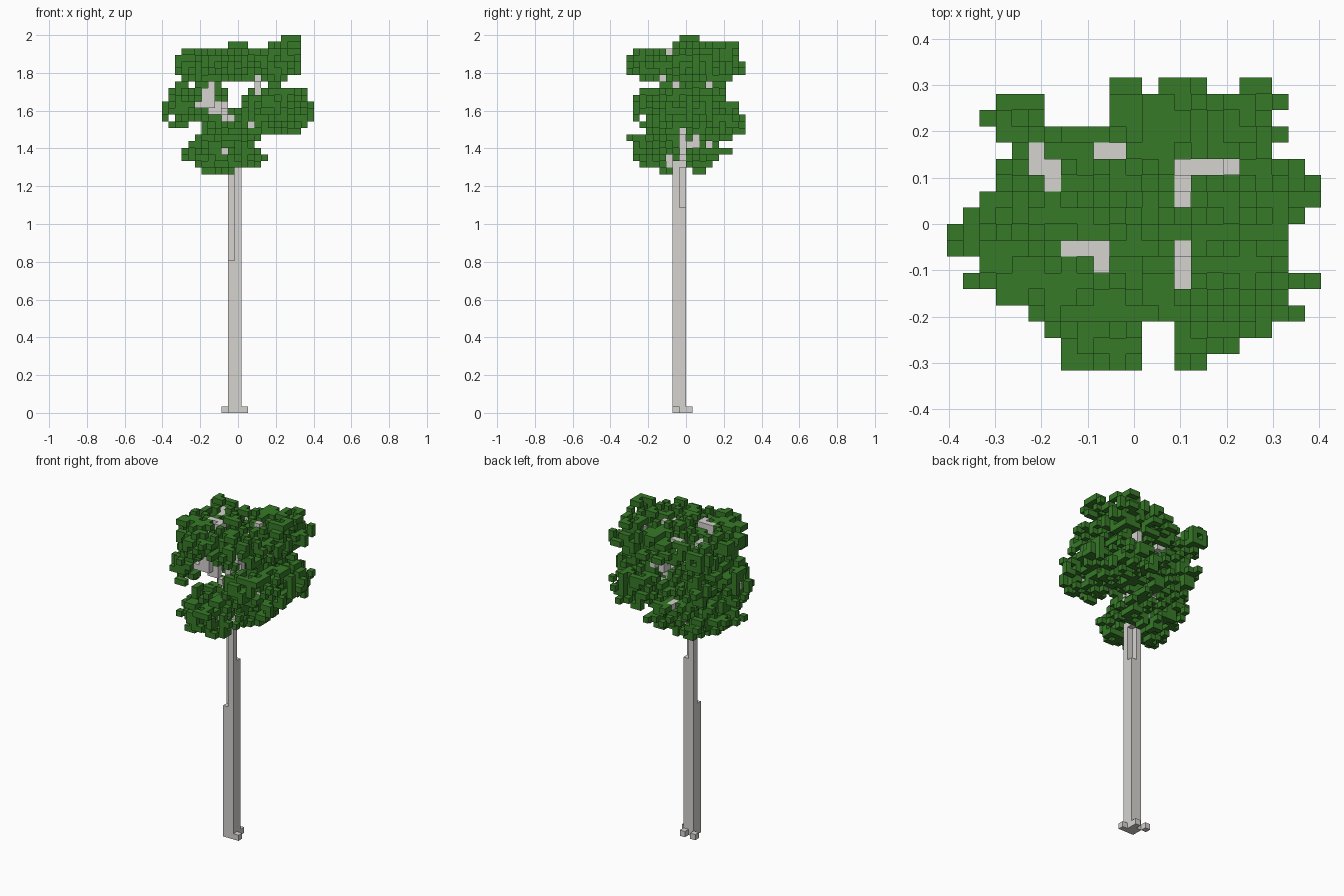
import bpy, bmesh, random
from mathutils import Vector

random.seed(5)
CELL = 2 / 57
NX, NY, NZ = 23, 18, 57

cube = bpy.data.objects.get("Cube")
if cube:
    bpy.data.objects.remove(cube)


def material(name, colour):
    mat = bpy.data.materials.new(name)
    mat.use_nodes = True
    mat.diffuse_color = (*colour, 1)
    mat.node_tree.nodes["Principled BSDF"].inputs["Base Color"].default_value = (*colour, 1)
    return mat


def to_cell(p):
    """Grid cell that holds a point."""
    return (int(p[0] / CELL + NX / 2), int(p[1] / CELL + NY / 2), int(p[2] / CELL))


def to_point(cell):
    """Centre of a grid cell."""
    i, j, k = cell
    return Vector((i + 0.5 - NX / 2, j + 0.5 - NY / 2, k + 0.5)) * CELL


def block_object(name, cells, mat, neighbours=()):
    """One mesh of cubes, keeping only the exposed faces."""
    bm = bmesh.new()
    solid = set(cells) | set(neighbours)
    for cell in sorted(cells):
        centre = to_point(cell)
        for axis in range(3):
            for side in (-1, 1):
                beside = list(cell)
                beside[axis] += side
                if tuple(beside) in solid:
                    continue
                n, u, v = Vector(), Vector(), Vector()
                n[axis] = side * CELL / 2
                u[(axis + 1) % 3] = CELL / 2
                v[(axis + 2) % 3] = side * CELL / 2
                corners = (-u - v, u - v, u + v, v - u)
                bm.faces.new([bm.verts.new(centre + n + c) for c in corners])
    bmesh.ops.remove_doubles(bm, verts=bm.verts, dist=CELL / 100)
    mesh = bpy.data.meshes.new(name)
    bm.to_mesh(mesh)
    bm.free()
    mesh.materials.append(mat)
    obj = bpy.data.objects.new(name, mesh)
    bpy.context.collection.objects.link(obj)
    return obj


bark = material("pale grey bark", (0.67, 0.655, 0.63))
green = material("leaf green", (0.038, 0.195, 0.021))

# Trunk: four columns of stepped height, with root stubs
trunk = set()
for i, j, height in ((10, 7, 23), (11, 8, 31), (10, 8, 43), (11, 7, 38)):
    trunk |= {(i, j, k) for k in range(height)}
trunk |= {(12, 7, 0), (11, 9, 0), (9, 9, 0)}

# Branches: stepped paths from the trunk into the crown
paths = (
    ((0, -.02, 1.3), (0, -.02, 1.52), (.08, .08, 1.64), (.09, .15, 1.72), (.11, .13, 1.82), (.22, .12, 1.86)),
    ((.11, .13, 1.82), (.1, .06, 1.91)),
    ((-.03, -.02, 1.48), (-.1, -.05, 1.6), (-.2, -.1, 1.64), (-.32, -.04, 1.6)),
    ((-.1, -.05, 1.6), (-.17, -.1, 1.68), (-.14, -.05, 1.76), (-.14, -.05, 1.9), (-.1, -.05, 1.9), (-.07, -.08, 1.9)),
    ((-.03, -.02, 1.52), (-.1, .08, 1.66), (-.18, .1, 1.86), (-.21, .16, 1.87)),
    ((-.1, .08, 1.66), (-.08, .16, 1.86), (-.04, .16, 1.87)),
    ((0, -.03, 1.5), (.09, -.05, 1.52), (.1, -.12, 1.68), (.1, -.15, 1.82), (.1, -.05, 1.86)),
    ((.09, -.05, 1.52), (.24, -.12, 1.58)),
    ((-.02, 0, 1.3), (-.04, .1, 1.42), (-.02, .18, 1.5)),
    ((0, -.02, 1.33), (.07, .05, 1.45), (.1, .06, 1.55)),
    ((-.02, -.05, 1.3), (-.1, -.15, 1.4)),
)
branches = set()
for path in paths:
    for a, b in zip(path, path[1:]):
        a, b = Vector(a), Vector(b)
        steps = int((b - a).length / CELL * 3) + 1
        branches |= {to_cell(a.lerp(b, s / steps)) for s in range(steps + 1)}
branches -= trunk

# Crown outline: widths across and through each layer, from the top down
across = ((17, 20), (10, 20), (3, 20), (2, 20), (2, 20), (2, 20), (3, 18),
          (2, 17), (1, 21), (1, 21), (0, 22), (0, 22), (0, 22), (1, 21),
          (6, 20), (5, 14), (4, 14), (3, 14), (3, 15), (5, 14), (6, 11))
through = ((7, 11), (5, 16), (1, 16), (0, 16), (0, 17), (0, 17), (1, 15),
           (1, 14), (1, 14), (1, 15), (1, 16), (1, 16), (1, 17), (2, 17),
           (3, 17), (0, 15), (1, 13), (1, 15), (1, 13), (2, 12), (5, 11))
# Crown plan: widths of each row, from the back to the front
plan = ((10, 19), (3, 20), (2, 19), (2, 20), (4, 19), (3, 21), (3, 22), (2, 22),
        (1, 22), (0, 20), (0, 20), (2, 20), (1, 22), (3, 20), (5, 21), (6, 19),
        (7, 17), (7, 15))
# Notches between lobes: spans across, through and up
notches = (
    ((6, 9), (15, 17), (0, NZ)), ((12, 13), (0, 2), (0, NZ)),
    ((12, 12), (17, 17), (0, NZ)), ((16, 17), (17, 17), (0, NZ)),
    ((13, 15), (0, 17), (55, 56)), ((12, 22), (8, 8), (38, 42)),
)

# Leaf clusters: centre and radii
clusters = (
    ((-.17, -.1, 1.85), (.19, .24, .1)),
    ((.1, -.07, 1.85), (.19, .23, .09)),
    ((-.01, .03, 1.93), (.07, .12, .06)),
    ((.24, .21, 1.84), (.12, .12, .12)),
    ((.04, .17, 1.84), (.16, .16, .09)),
    ((-.25, .18, 1.83), (.12, .13, .08)),
    ((.26, .03, 1.96), (.08, .1, .07)),
    ((-.34, -.03, 1.63), (.1, .15, .14)),
    ((.23, -.03, 1.6), (.2, .28, .13)),
    ((.18, .18, 1.56), (.15, .16, .11)),
    ((-.17, .15, 1.64), (.12, .13, .1)),
    ((-.14, .02, 1.68), (.08, .1, .08)),
    ((.02, .05, 1.52), (.14, .17, .08)),
    ((-.12, -.13, 1.4), (.2, .21, .12)),
    ((-.02, .13, 1.41), (.19, .17, .13)),
)


def within(value, span):
    return span[0] <= value <= span[1]


leaves = set()
for row in range(len(across)):
    k = NZ - 1 - row
    for i in range(NX):
        for j in range(NY):
            cell = (i, j, k)
            if not (within(i, across[row]) and within(j, through[row])
                    and within(i, plan[NY - 1 - j])):
                continue
            if any(all(map(within, cell, notch)) for notch in notches):
                continue
            p = to_point(cell)
            reach = min(sum(((p[n] - c[n]) / r[n]) ** 2 for n in range(3))
                        for c, r in clusters)
            chance = 0.44 if reach < 0.9 else 0.36
            if reach < 1.3 and random.random() < chance:
                leaves.add(cell)
leaves -= trunk | branches

# Bare the tops of the highest branches
tips = {(i, j) for i, j, k in branches if k * CELL > 1.8}
leaves = {c for c in leaves if c[:2] not in tips or c[2] * CELL < 1.8}

block_object("trunk", trunk, bark)
block_object("branches", branches, bark, trunk)
block_object("leaves", leaves, green)
